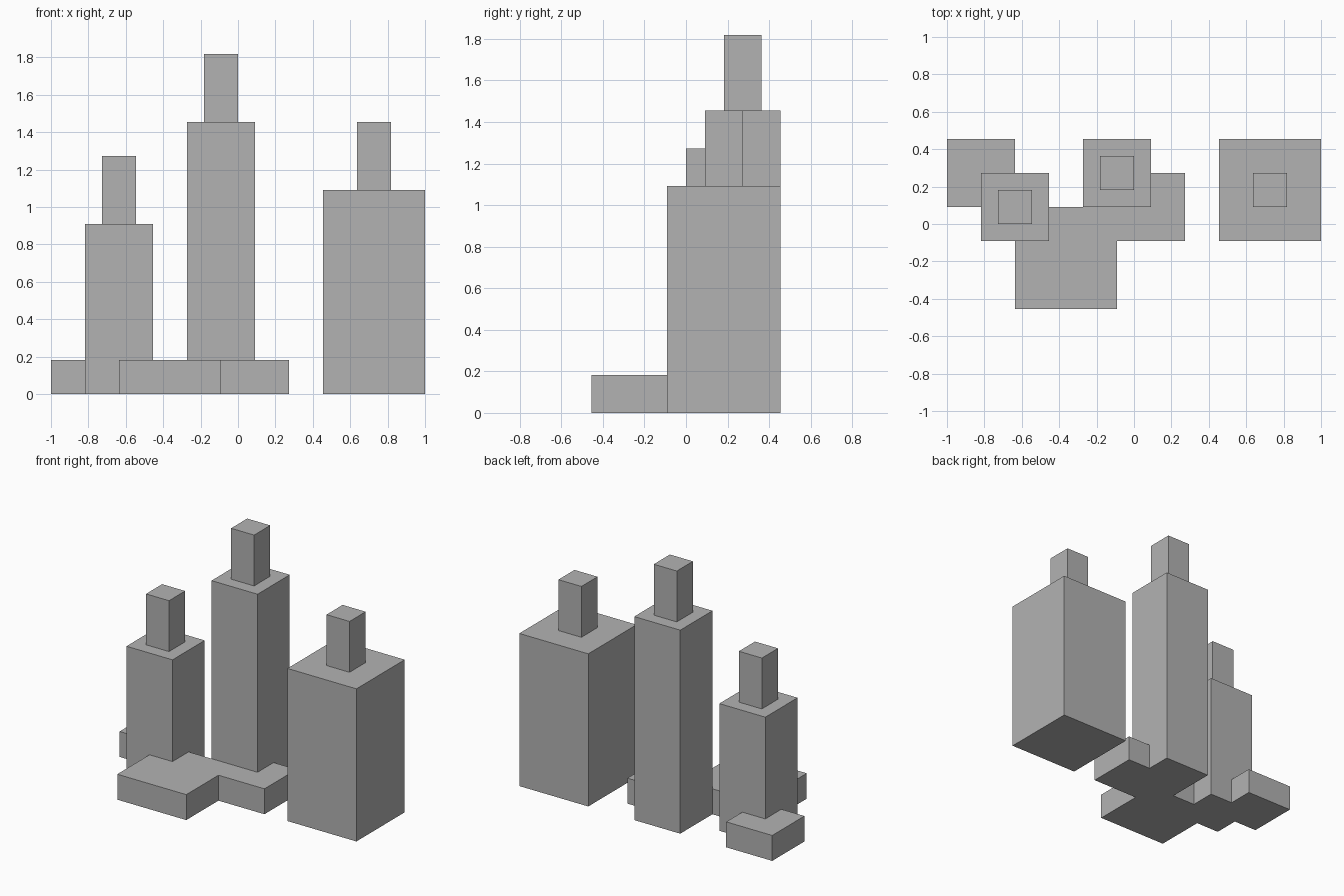
import bpy
import bmesh

if "Cube" in bpy.data.objects:
    bpy.data.objects.remove(bpy.data.objects["Cube"], do_unlink=True)

UNIT = 1 / 11  # the model sits on a whole-number grid, 22 units wide

# Single concrete grey
GREY = (0.45, 0.45, 0.45, 1)
concrete = bpy.data.materials.new("concrete_grey")
concrete.use_nodes = True
concrete.diffuse_color = GREY
shader = next(n for n in concrete.node_tree.nodes if n.type == "BSDF_PRINCIPLED")
shader.inputs["Base Color"].default_value = GREY


def block(name, cx, cy, width, bottom, top):
    """Square block centred on (cx, cy), spanning bottom to top, in grid units."""
    bm = bmesh.new()
    bmesh.ops.create_cube(bm, size=1)
    for v in bm.verts:
        v.co.x = (cx + v.co.x * width) * UNIT
        v.co.y = (cy + v.co.y * width) * UNIT
        v.co.z = (top if v.co.z > 0 else bottom) * UNIT
    mesh = bpy.data.meshes.new(name)
    bm.to_mesh(mesh)
    bm.free()
    mesh.materials.append(concrete)
    obj = bpy.data.objects.new(name, mesh)
    bpy.context.collection.objects.link(obj)


def tower(name, cx, cy, width, height):
    """Tower shaft with a slim turret in the middle of its roof."""
    block(name + "_shaft", cx, cy, width, 0, height)
    block(name + "_turret", cx, cy, 2, height, height + 4)


# Towers
tower("wide_tower", 8, 2, 6, 12)
tower("tall_tower", -1, 3, 4, 16)
tower("short_tower", -7, 1, 4, 10)

# Low buildings around the towers
block("front_low_building", -4, -2, 6, 0, 2)
block("middle_low_building", 1, 1, 4, 0, 2)
block("back_low_building", -9, 3, 4, 0, 2)
